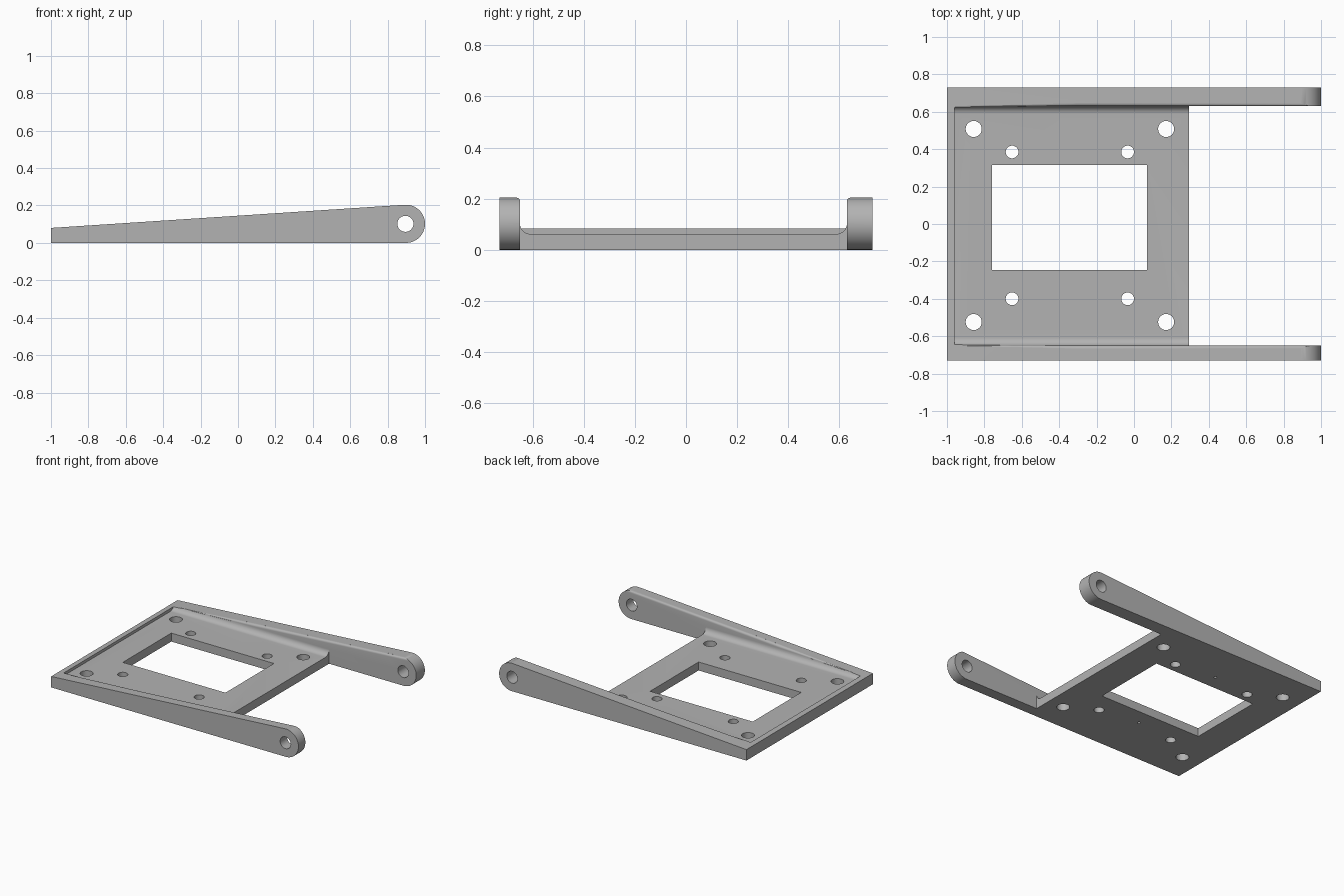
import bpy, bmesh
from math import sin, cos, pi, radians

cube = bpy.data.objects.get("Cube")
if cube:
    bpy.data.objects.remove(cube, do_unlink=True)

gray = bpy.data.materials.new("plain gray")
gray.use_nodes = True
COLOR = (0.45, 0.45, 0.45, 1)
gray.diffuse_color = COLOR
gray.node_tree.nodes["Principled BSDF"].inputs["Base Color"].default_value = COLOR

HALF_WIDTH = 0.73
WALL_FRONT, WALL_BACK = -0.65, 0.63    # inner faces of the arms
FLOOR = 0.062                          # plate thickness
PLATE_END = 0.295
FILLET = 0.042


def arc(cx, cy, r, start, end, n=12):
    """Points on an arc, angles in degrees."""
    angles = [radians(start + (end - start) * i / n) for i in range(n + 1)]
    return [(cx + r * cos(a), cy + r * sin(a)) for a in angles]


def loft(name, sections):
    """Closed solid through matching loops of 3D points."""
    bm = bmesh.new()
    rings = [[bm.verts.new(p) for p in s] for s in sections]
    n = len(rings[0])
    for a, b in zip(rings, rings[1:]):
        for i in range(n):
            j = (i + 1) % n
            bm.faces.new((a[i], a[j], b[j], b[i]))
    bm.faces.new(rings[0][::-1])
    bm.faces.new(rings[-1])
    bmesh.ops.recalc_face_normals(bm, faces=bm.faces)
    mesh = bpy.data.meshes.new(name)
    bm.to_mesh(mesh)
    bm.free()
    mesh.materials.append(gray)
    obj = bpy.data.objects.new(name, mesh)
    bpy.context.collection.objects.link(obj)
    return obj


def prism(name, profile, axis, lo, hi):
    """Extrude a 2D profile along one axis."""
    def place(p, d):
        q = list(p)
        q.insert(axis, d)
        return q
    return loft(name, [[place(p, d) for p in profile] for d in (lo, hi)])


def box_profile(a0, a1, b0, b1):
    return [(a0, b0), (a1, b0), (a1, b1), (a0, b1)]


def top_height(x):
    """Sloping upper edge of the arms."""
    return 0.08 + 0.0654 * (x + 1)


# Tapered side silhouette with a round pivot end, across the full width
outline = [(-1, 0)] + arc(0.898, 0.102, 0.102, -90, 93.7, 32) + [(-1, top_height(-1))]
bracket = prism("mounting_bracket", outline, 1, -HALF_WIDTH, HALF_WIDTH)

cutters = []

# Pocket with filleted bottom corners leaves the plate, end lip and arms
pocket = (arc(WALL_FRONT + FILLET, FLOOR + FILLET, FILLET, 180, 270)
          + arc(WALL_BACK - FILLET, FLOOR + FILLET, FILLET, 270, 360)
          + [(WALL_BACK, 0.5), (WALL_FRONT, 0.5)])
cutters.append(prism("pocket_cutter", pocket, 0, -0.96, 1.2))

# Open gap between the arms, and the plate window
cutters.append(prism("gap_cutter", box_profile(PLATE_END, 1.2, WALL_FRONT, WALL_BACK), 2, -0.2, 0.6))
cutters.append(prism("window_cutter", box_profile(-0.76, 0.07, -0.245, 0.315), 2, -0.2, 0.6))

# Rounded inner top edge of each arm, fading out toward the lip
for wall, side in ((WALL_FRONT, -1), (WALL_BACK, 1)):
    sections = []
    for x, r in ((-0.9, 0.002), (-0.3, 0.016), (1.1, 0.016)):
        z = top_height(x)
        curve = arc(wall + side * r, z - r, r, 180, 90, 6) if side > 0 else \
            arc(wall - r, z - r, r, 0, 90, 6)
        loop = curve + [(wall + side * r, z + 0.1), (wall - side * 0.003, z + 0.1),
                        (wall - side * 0.003, z - r)]
        sections.append([(x, y, h) for y, h in loop])
    cutters.append(loft("edge_round_cutter", sections))

# Plate screw holes
for xs, ys, r in (((-0.857, 0.172), (-0.524, 0.508), 0.043),
                  ((-0.652, -0.034), (-0.4, 0.385), 0.034)):
    for x in xs:
        for y in ys:
            cutters.append(prism("screw_hole_cutter", arc(x, y, r, 0, 360, 32)[:-1], 2, -0.2, 0.5))

# Tiny blind marks under the plate
for y in (-0.36, 0.425):
    cutters.append(prism("mark_cutter", arc(-0.345, y, 0.01, 0, 360, 16)[:-1], 2, -0.1, 0.03))

# Pivot bore through both arms
cutters.append(prism("pivot_cutter", arc(0.895, 0.102, 0.043, 0, 360, 32)[:-1], 1, -1, 1))

bpy.context.view_layer.objects.active = bracket
for cutter in cutters:
    mod = bracket.modifiers.new(cutter.name, "BOOLEAN")
    mod.operation = "DIFFERENCE"
    mod.solver = "EXACT"
    mod.object = cutter
    cutter.hide_render = True
    bpy.ops.object.modifier_apply(modifier=mod.name)
for cutter in cutters:
    bpy.data.objects.remove(cutter, do_unlink=True)

bpy.ops.object.select_all(action="DESELECT")
bracket.select_set(True)
bpy.ops.object.shade_smooth_by_angle(angle=radians(30))
